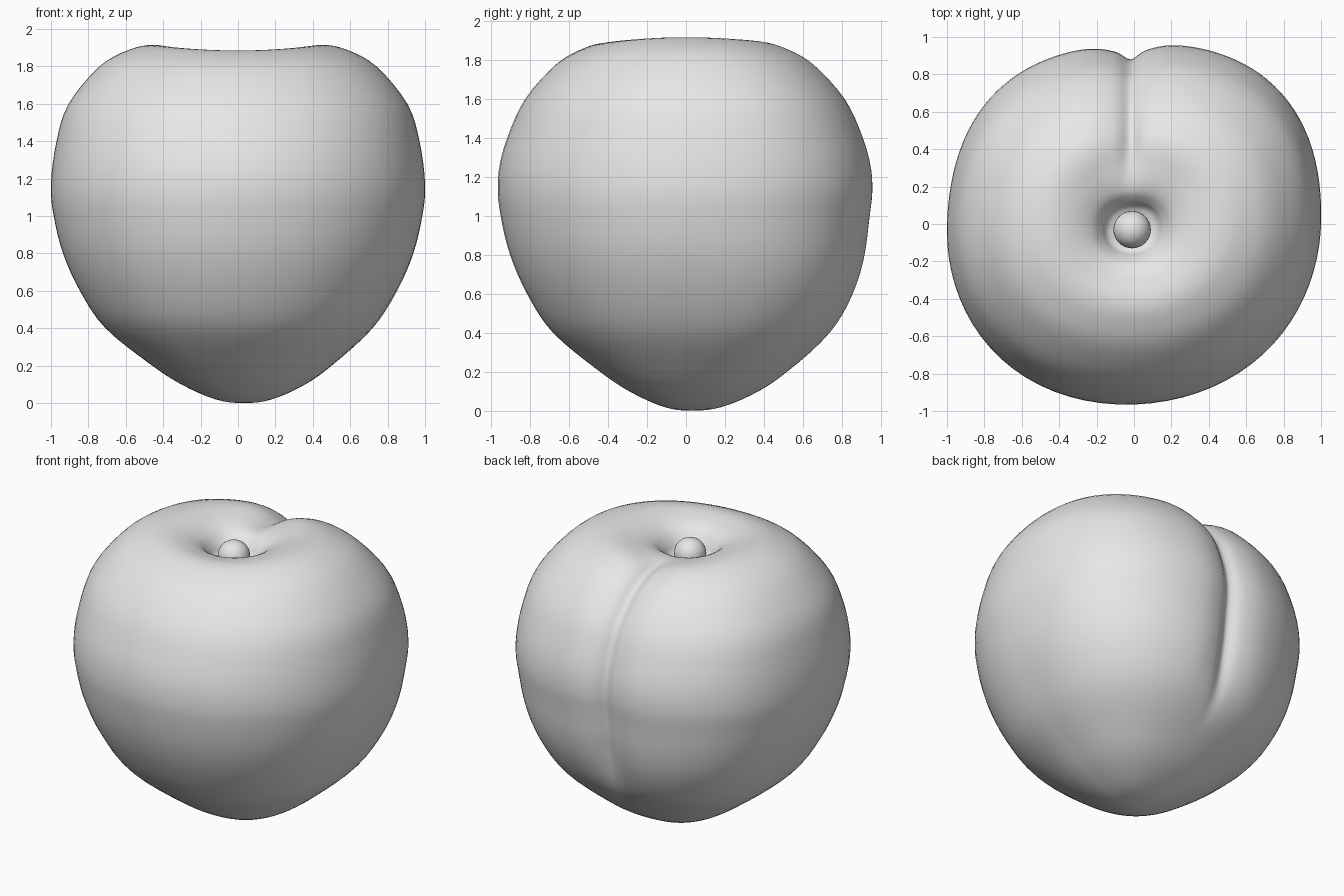
import bpy, bmesh, math
from mathutils import Vector

cube = bpy.data.objects.get("Cube")
if cube:
    bpy.data.objects.remove(cube, do_unlink=True)


def make_material(name, color):
    mat = bpy.data.materials.new(name)
    mat.use_nodes = True
    mat.diffuse_color = color
    mat.node_tree.nodes["Principled BSDF"].inputs["Base Color"].default_value = color
    return mat


grey = make_material("light grey", (0.8, 0.8, 0.8, 1))

# Half outline of the fruit: tip, belly, shoulder, rim, stem hollow
OUTLINE = [(0, 0), (.15, .02), (.33, .1), (.49, .21), (.71, .4), (.845, .6),
           (.935, .8), (.985, 1), (1, 1.17), (.97, 1.4), (.905, 1.6), (.74, 1.8),
           (.58, 1.89), (.45, 1.915), (.32, 1.89), (.22, 1.84), (.165, 1.78),
           (.12, 1.72), (0, 1.7)]
STEPS, SEGMENTS = 4, 112


def smooth(a, b, v):
    t = min(max((v - a) / (b - a), 0), 1)
    return t * t * (3 - 2 * t)


def spline(points):
    """Catmull-Rom curve through the points."""
    p = [Vector(q) for q in points]
    p = [Vector((-p[1].x, p[1].y))] + p + [Vector((-p[-2].x, p[-2].y))]
    out = []
    for a, b, c, d in zip(p, p[1:], p[2:], p[3:]):
        for i in range(STEPS):
            t = i / STEPS
            out.append(0.5 * (2 * b + (c - a) * t + (2 * a - 5 * b + 4 * c - d) * t * t
                              + (3 * b - a - 3 * c + d) * t ** 3))
    return out + [p[-2]]


curve = spline(OUTLINE)


def surface_point(i, phi):
    """Point on the fruit; phi is measured from the back."""
    r, z = curve[i]
    tangent = (curve[i + 1] - curve[i - 1]).normalized()
    out_r, out_z = tangent.y, -tangent.x
    c, twice = math.cos(phi), math.sin(2 * phi)
    # Slightly squared, lopsided cross-section
    k = 1 - 0.035 * c * c + 0.016 * twice
    k += twice ** 2 * (0.054 if c > 0 else 0.014)
    # Fuller lower back
    k += 0.08 * max(c, 0) * (1 - smooth(0.4, 1.05, z))
    r *= k
    # Shoulders dip toward the front and back
    z -= 0.03 * c * c * smooth(1.6, 1.9, z) * smooth(0.1, 0.4, r)
    # Seam down the back, fading toward the tip and inside the hollow
    if c > 0:
        x = r * math.sin(phi) + 0.02
        fade = smooth(0.25, 0.75, z) * smooth(0.12, 0.5, r)
        depth = fade * (0.035 * math.exp(-(x / 0.05) ** 2)
                        + 0.05 * math.exp(-(x / 0.15) ** 2))
        r -= depth * out_r
        z -= depth * out_z
    y = r * c * (1 - 0.07 * smooth(1.2, 1.75, z))
    lean = 0.03 * (1 - smooth(0, 0.5, z))
    hollow = smooth(0.5, 0.1, r) if z > 1.5 else 0
    return (r * math.sin(phi) + lean - 0.01 * hollow, y + lean - 0.03 * hollow, z)


def new_object(name, bm):
    bmesh.ops.recalc_face_normals(bm, faces=bm.faces[:])
    for face in bm.faces:
        face.smooth = True
    mesh = bpy.data.meshes.new(name)
    bm.to_mesh(mesh)
    bm.free()
    mesh.materials.append(grey)
    obj = bpy.data.objects.new(name, mesh)
    bpy.context.collection.objects.link(obj)
    return obj


# Fruit body: rings around the outline, packed closer near the seam
bm = bmesh.new()
rings = []
for i in range(1, len(curve) - 1):
    ring = []
    for s in range(SEGMENTS):
        u = 2 * s / SEGMENTS - 1
        phi = math.pi * (0.35 * u + 0.65 * u * abs(u))
        ring.append(bm.verts.new(surface_point(i, phi)))
    rings.append(ring)
for low, high in zip(rings, rings[1:]):
    for s in range(SEGMENTS):
        n = (s + 1) % SEGMENTS
        bm.faces.new((low[s], low[n], high[n], high[s]))
tip = bm.verts.new((0.03, 0.03, 0))
floor = bm.verts.new((-0.01, -0.03, curve[-1].y))
for centre, ring in ((tip, rings[0]), (floor, rings[-1])):
    for s in range(SEGMENTS):
        bm.faces.new((centre, ring[s], ring[(s + 1) % SEGMENTS]))
new_object("fruit_body", bm)

# Rounded stem stub in the hollow
bm = bmesh.new()
bmesh.ops.create_uvsphere(bm, u_segments=32, v_segments=16, radius=0.1)
stem = new_object("stem_stub", bm)
stem.location = (-0.01, -0.03, 1.76)
